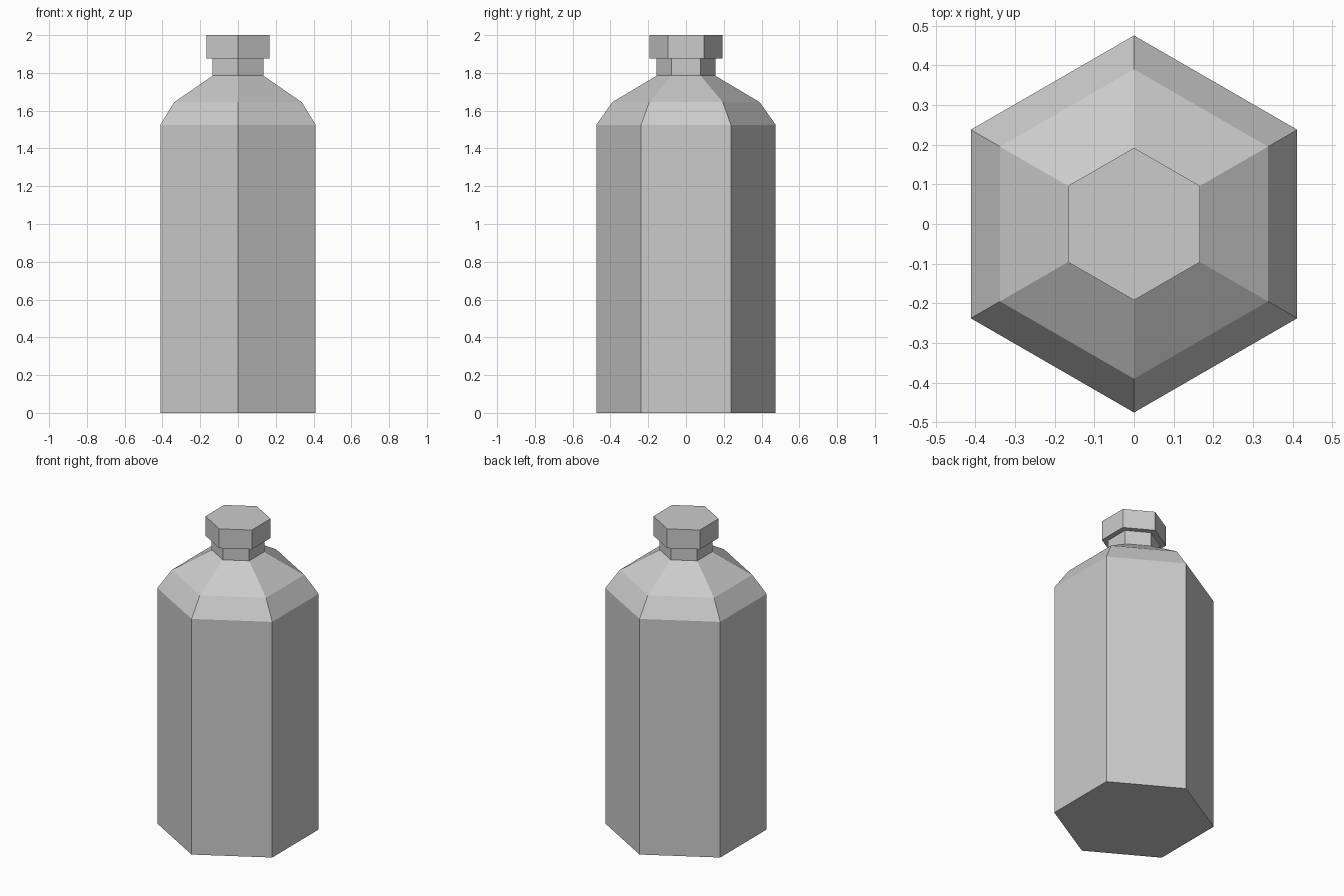
import bpy
import bmesh
from math import cos, sin, tau

cube = bpy.data.objects.get("Cube")
if cube:
    bpy.data.objects.remove(cube, do_unlink=True)

SIDES = 6

grey = bpy.data.materials.new("light grey")
grey.use_nodes = True
COLOUR = (0.6, 0.6, 0.6, 1)
grey.diffuse_color = COLOUR
grey.node_tree.nodes["Principled BSDF"].inputs["Base Color"].default_value = COLOUR


def lathe(name, profile):
    """Loft hexagonal rings of (radius, height), corners on the y axis, and cap both ends."""
    bm = bmesh.new()
    rings = []
    for r, z in profile:
        angles = [tau * (i / SIDES + 0.25) for i in range(SIDES)]
        rings.append([bm.verts.new((r * cos(a), r * sin(a), z)) for a in angles])
    for low, high in zip(rings, rings[1:]):
        for i in range(SIDES):
            j = (i + 1) % SIDES
            bm.faces.new((low[i], low[j], high[j], high[i]))
    bm.faces.new(rings[0][::-1])
    bm.faces.new(rings[-1])
    bmesh.ops.recalc_face_normals(bm, faces=bm.faces)
    mesh = bpy.data.meshes.new(name)
    bm.to_mesh(mesh)
    bm.free()
    mesh.materials.append(grey)
    obj = bpy.data.objects.new(name, mesh)
    bpy.context.collection.objects.link(obj)
    return obj


# Straight body, two-step sloped shoulder and narrow neck
lathe("bottle_body", [(0.475, 0), (0.475, 1.525), (0.39, 1.645),
                      (0.155, 1.785), (0.155, 1.875)])

# Wider stopper on the neck
lathe("bottle_cap", [(0.192, 1.875), (0.192, 2.0)])
